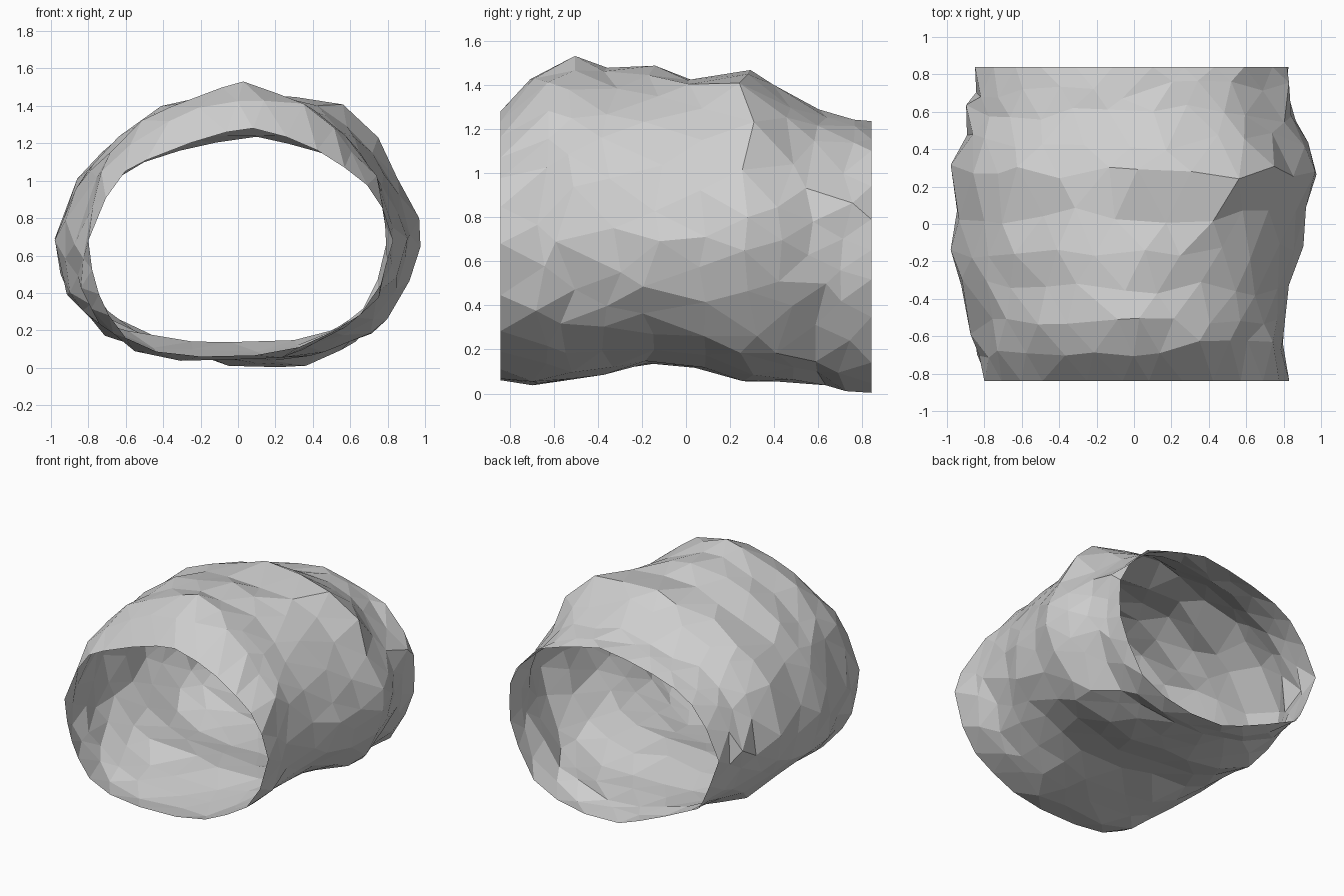
import bpy, bmesh, math, random

if "Cube" in bpy.data.objects:
    bpy.data.objects.remove(bpy.data.objects["Cube"])

random.seed(4)
MID = 0.64
SIDES = 24

# Rings along the tunnel: y, left x, right x, top z, bottom z
RINGS = [
    (-0.84, -0.80, 0.83, 1.28, 0.06),
    (-0.67, -0.865, 0.815, 1.48, 0.03),
    (-0.55, -0.865, 0.80, 1.54, 0.05),
    (-0.34, -0.94, 0.825, 1.48, 0.09),
    (-0.15, -0.985, 0.89, 1.475, 0.14),
    (0.05, -0.97, 0.91, 1.44, 0.12),
    (0.28, -1.00, 1.00, 1.475, 0.06),
    (0.44, -0.95, 0.92, 1.37, 0.05),
    (0.59, -0.885, 0.85, 1.29, 0.06),
    (0.72, -0.875, 0.835, 1.26, 0.01),
    (0.84, -0.85, 0.825, 1.235, 0.00),
]

# Cross-sections (x, z) from the right side over the roof to the floor
FRONT = [(.83, .68), (.75, .93), (.57, 1.07), (.35, 1.21), (.08, 1.28), (-.13, 1.25),
         (-.49, 1.11), (-.66, 1.02), (-.8, .68), (-.77, .45), (-.69, .28), (-.556, .10),
         (-.2, .06), (.24, .07), (.5, .19), (.73, .33)]
MIDDLE = [(.89, .68), (.82, .95), (.66, 1.2), (.38, 1.39), (.05, 1.475), (-.32, 1.44),
          (-.62, 1.26), (-.84, 1.02), (-.985, .7), (-.94, .44), (-.78, .25), (-.45, .16),
          (0, .14), (.38, .17), (.66, .28), (.83, .44)]
BULGE = [(1, .62), (.95, .87), (.72, 1.28), (.5, 1.45), (.05, 1.475), (-.3, 1.4),
         (-.6, 1.26), (-.8, 1.08), (-1, .72), (-.93, .43), (-.76, .17), (-.4, .08),
         (0, .06), (.4, .06), (.7, .14), (.87, .34)]
BACK = [(.825, .65), (.815, .86), (.59, 1.1), (.35, 1.18), (.1, 1.235), (-.22, 1.19),
        (-.5, 1.1), (-.7, .98), (-.85, .67), (-.74, .37), (-.68, .28), (-.3, .1),
        (-.05, .01), (.35, 0), (.63, .14), (.815, .45)]


def unit(profile):
    """Scale each half of a cross-section to reach 1."""
    xs, zs = zip(*profile)
    return [c for x, z in profile for c in (
        x / (max(xs) if x > 0 else -min(xs)),
        (z - MID) / (max(zs) - MID if z > MID else MID - min(zs)))]


SECTIONS = [(y, *unit(p)) for y, p in
            ((-0.84, FRONT), (-0.2, MIDDLE), (0.28, BULGE), (0.84, BACK))]


def blend(rows, y):
    """Blend the two rows nearest to y."""
    for a, b in zip(rows, rows[1:]):
        if y <= b[0]:
            t = (y - a[0]) / (b[0] - a[0])
            return [p + (q - p) * t for p, q in zip(a, b)]
    return rows[-1]


def wall_point(y, t):
    """Point on the wall at depth y, t running 0 to 1 round the section."""
    _, left, right, top, bottom = blend(RINGS, y)
    s = blend(SECTIONS, y)[1:]
    count = len(s) // 2
    t = (t % 1) * count
    i, f = int(t) % count, t - int(t)
    j = (i + 1) % count
    x = s[2 * i] + (s[2 * j] - s[2 * i]) * f
    z = s[2 * i + 1] + (s[2 * j + 1] - s[2 * i + 1]) * f
    return x * (right if x > 0 else -left), MID + z * (top - MID if z > 0 else MID - bottom)


bm = bmesh.new()
rows = []
for i, ring in enumerate(RINGS):
    end = i in (0, len(RINGS) - 1)
    row = []
    for k in range(SIDES):
        # mouths stay flat and exact, the walls between are rocky
        jit = 0 if end else 1
        t = (k + 0.5 * (i % 2) + jit * random.uniform(-0.2, 0.2)) / SIDES
        y = ring[0] + jit * random.uniform(-0.05, 0.05)
        x, z = wall_point(y, t)
        r = 1 + jit * random.uniform(-0.015, 0.022)
        x = max(-1, min(1, x * r))
        z = max(0, min(1.54, MID + (z - MID) * r))
        row.append(bm.verts.new((x, y, z)))
    rows.append(row)

# Skin of irregular triangles between neighbouring rings
for i in range(len(rows) - 1):
    a, b = rows[i], rows[i + 1]
    for k in range(SIDES):
        n = (k + 1) % SIDES
        if i % 2 == 0:
            tris = ((a[k], a[n], b[k]), (a[n], b[n], b[k]))
        else:
            tris = ((a[k], a[n], b[n]), (a[k], b[n], b[k]))
        for t in tris:
            bm.faces.new(t)
bmesh.ops.recalc_face_normals(bm, faces=bm.faces)
# Outward facing check on the roof
roof = max(bm.faces, key=lambda f: f.calc_center_median().z)
if roof.normal.z < 0:
    bmesh.ops.reverse_faces(bm, faces=bm.faces)

mesh = bpy.data.meshes.new("rock_tunnel")
bm.to_mesh(mesh)
bm.free()
tunnel = bpy.data.objects.new("rock_tunnel", mesh)
bpy.context.collection.objects.link(tunnel)

grey = bpy.data.materials.new("stone grey")
grey.diffuse_color = (0.62, 0.62, 0.62, 1)
grey.use_nodes = True
grey.node_tree.nodes["Principled BSDF"].inputs["Base Color"].default_value = grey.diffuse_color
mesh.materials.append(grey)
